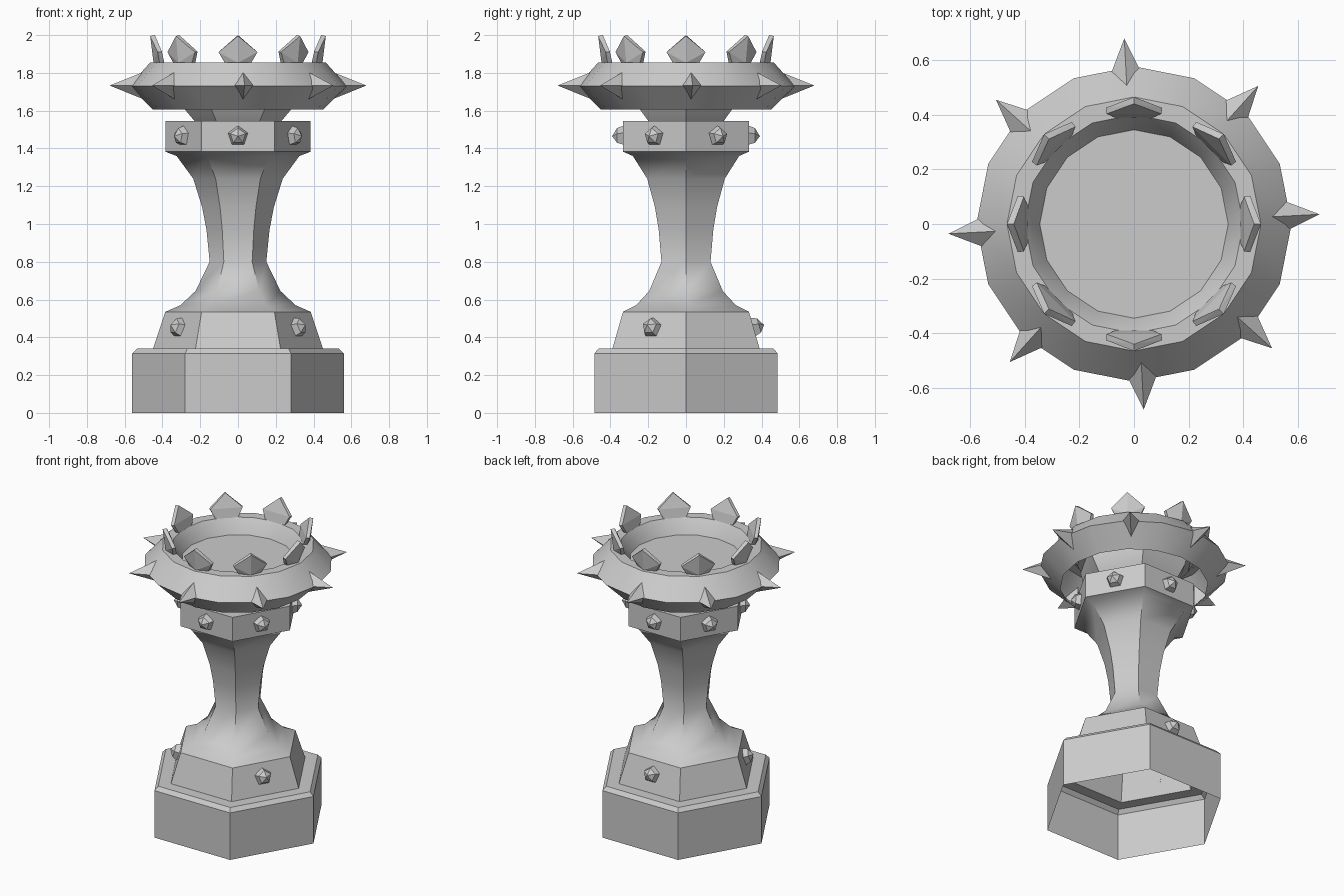
import bpy, bmesh
from math import sin, cos, pi, radians
from mathutils import Vector, Matrix

if "Cube" in bpy.data.objects:
    bpy.data.objects.remove(bpy.data.objects["Cube"])


def finish(name, bm, smooth=None):
    me = bpy.data.meshes.new(name)
    bm.to_mesh(me)
    bm.free()
    ob = bpy.data.objects.new(name, me)
    bpy.context.collection.objects.link(ob)
    if smooth:
        bpy.ops.object.select_all(action='DESELECT')
        ob.select_set(True)
        bpy.context.view_layer.objects.active = ob
        bpy.ops.object.shade_smooth_by_angle(angle=radians(smooth))
    return ob


def lathe(name, profile, sides, cap=False, smooth=None):
    """Revolve (radius, z) points into an open shell, optionally capping the last ring."""
    bm = bmesh.new()
    rings = [[bm.verts.new((r * cos(2 * pi * i / sides), r * sin(2 * pi * i / sides), z))
              for i in range(sides)] for r, z in profile]
    for a, b in zip(rings, rings[1:]):
        for i in range(sides):
            k = (i + 1) % sides
            bm.faces.new((a[i], a[k], b[k], b[i]))
    if cap:
        bm.faces.new(rings[-1])
    return finish(name, bm, smooth)


def hull_ring(name, points, angles):
    """Convex piece given as (outward, sideways, z) points, repeated around z."""
    bm = bmesh.new()
    for a in angles:
        rot = Matrix.Rotation(radians(a), 3, 'Z')
        vs = [bm.verts.new(rot @ Vector(p)) for p in points]
        res = bmesh.ops.convex_hull(bm, input=vs)
        junk = [g for g in res['geom_interior'] if isinstance(g, bmesh.types.BMVert)]
        bmesh.ops.delete(bm, geom=junk, context='VERTS')
    return finish(name, bm)


def stud_points(r, z, tilt):
    """Five-sided faceted stud, leaning back by tilt to sit on a sloped face."""
    pts = [(-0.005, 0.057 * sin(2 * pi * i / 5), 0.057 * cos(2 * pi * i / 5)) for i in range(5)]
    pts += [(0.032, 0.043 * sin(2 * pi * i / 5), 0.043 * cos(2 * pi * i / 5)) for i in range(5)]
    pts.append((0.058, 0, 0))
    rot = Matrix.Rotation(-radians(tilt), 3, 'Y')
    return [rot @ Vector(p) + Vector((r, 0, z)) for p in pts]


# Hexagonal stepped base, open underneath
lathe("base", [(0.56, 0), (0.56, 0.315), (0.535, 0.34), (0.45, 0.34), (0.385, 0.535)], 6)

# Waisted hexagonal stem
lathe("stem", [(0.385, 0.535), (0.305, 0.57), (0.225, 0.645), (0.15, 0.80), (0.167, 0.97),
               (0.19, 1.09), (0.237, 1.24), (0.325, 1.36), (0.385, 1.383)], 6, smooth=45)

# Collar and the flared neck above it
lathe("collar", [(0.385, 1.383), (0.385, 1.545), (0.23, 1.545)], 6)
lathe("neck", [(0.23, 1.545), (0.28, 1.605), (0.33, 1.69), (0.345, 1.76)], 6, smooth=45)

# Sixteen-sided bowl
lathe("bowl", [(0.45, 1.605), (0.577, 1.73), (0.465, 1.855), (0.40, 1.855),
               (0.375, 1.82), (0.345, 1.76)], 16, cap=True, smooth=30)

# Studs on the collar and base
hull_ring("collar_studs", stud_points(0.333, 1.465, 0), range(30, 390, 60))
hull_ring("base_studs", stud_points(0.357, 0.45, 16), (90, 210, 330))

# Horizontal spikes around the bowl
hull_ring("bowl_spikes", [(0.68, 0, 1.733), (0.55, 0.057, 1.733), (0.55, -0.057, 1.733),
                          (0.50, 0, 1.805), (0.50, 0, 1.66)], [3 + 45 * k for k in range(8)])

# Pointed crown plates on the rim
plate = [(0.465, 0, 1.995), (0.44, 0, 2.0), (0.447, 0, 1.853)]
for s in (-1, 1):
    plate += [(0.415, 0.07 * s, 1.853), (0.39, 0.07 * s, 1.853),
              (0.425, 0.103 * s, 1.91), (0.403, 0.10 * s, 1.913)]
hull_ring("crown_plates", plate, range(0, 360, 45))
